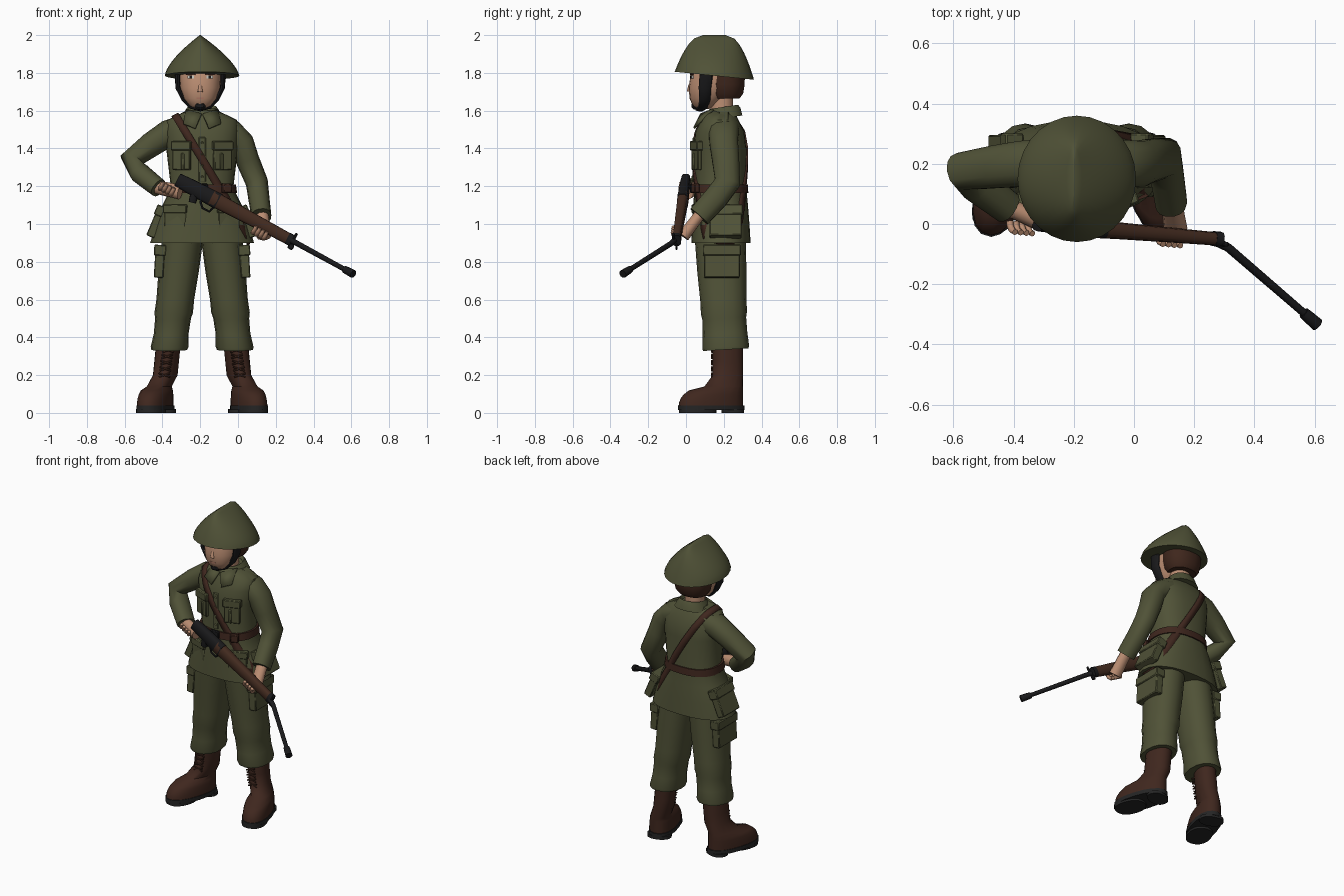
import bpy, bmesh, math
from mathutils import Vector, Matrix
from mathutils.bvhtree import BVHTree

if "Cube" in bpy.data.objects:
    bpy.data.objects.remove(bpy.data.objects["Cube"])

SIDEWAYS, DEPTH, UP = Vector((1, 0, 0)), Vector((0, 1, 0)), Vector((0, 0, 1))
MID = -.19  # body centre line


def material(name, red, green, blue):
    mat = bpy.data.materials.new(name)
    mat.use_nodes = True
    mat.diffuse_color = (red, green, blue, 1)
    mat.node_tree.nodes["Principled BSDF"].inputs["Base Color"].default_value = mat.diffuse_color
    return mat


OLIVE = material("olive_cloth", .08, .084, .038)
LEATHER = material("brown_leather", .05, .02, .013)
WOOD = material("rifle_wood", .056, .024, .014)
METAL = material("black_metal", .01, .01, .011)
SOLE = material("dark_sole", .018, .018, .018)
SKIN = material("skin", .5, .27, .17)
HAIR = material("brown_hair", .05, .02, .012)
LIP = material("lip", .36, .16, .11)
WHITE = material("eye_white", .6, .6, .55)


def finish(name, bm, mat, angle=50):
    bmesh.ops.recalc_face_normals(bm, faces=bm.faces)
    mesh = bpy.data.meshes.new(name)
    bm.to_mesh(mesh)
    bm.free()
    mesh.materials.append(mat)
    mesh.shade_smooth()
    mesh.set_sharp_from_angle(angle=math.radians(angle))
    part = bpy.data.objects.new(name, mesh)
    bpy.context.collection.objects.link(part)
    return part


def oval(centre, u, v, count, power):
    """Points round a rounded-square outline with half axes u and v."""
    points = []
    for k in range(count):
        turn = k * math.tau / count
        c, s = (math.copysign(abs(w) ** (2 / power), w) for w in (math.cos(turn), math.sin(turn)))
        points.append(Vector(centre) + u * c + v * s)
    return points


def skin(name, rings, mat, closed=False):
    """Join rings of points into a surface, capped unless it closes on itself."""
    bm = bmesh.new()
    rows = [[bm.verts.new(point) for point in ring] for ring in rings]
    following = rows[1:] + rows[:1] if closed else rows[1:]
    for row, after in zip(rows, following):
        for k in range(len(row)):
            j = (k + 1) % len(row)
            if not closed or k < j:
                bm.faces.new((row[k], row[j], after[j], after[k]))
    if not closed:
        bm.faces.new(rows[0])
        bm.faces.new(rows[-1])
    return finish(name, bm, mat)


def column(name, x, y, levels, mat, lean_x=0, lean_y=0, count=18, power=2.2, tilt=0):
    """Stack of level ovals, each given as (height, half width, half depth)."""
    rings = []
    for z, wide, deep in levels:
        rise = z - levels[0][0]
        centre = (x + lean_x * rise, y + lean_y * rise, z)
        rings.append(oval(centre, SIDEWAYS * wide, DEPTH * deep + UP * tilt * deep, count, power))
    return skin(name, rings, mat)


def tube(name, path, mat, start, end=None, flat=1, ref=DEPTH, count=10, power=2):
    """Tapered rod along a path."""
    path = [Vector(point) for point in path]
    last = len(path) - 1
    rings = []
    for i, point in enumerate(path):
        heading = (path[min(i + 1, last)] - path[max(i - 1, 0)]).normalized()
        u = heading.cross(ref).normalized()
        radius = start + ((end or start) - start) * i / last
        rings.append(oval(point, u * radius, u.cross(heading) * radius * flat, count, power))
    return skin(name, rings, mat)


def box(name, place, size, mat, rz=0, ry=0, bevel=.005):
    bm = bmesh.new()
    turn = Matrix.Rotation(rz, 4, 'Z') @ Matrix.Rotation(ry, 4, 'Y')
    bmesh.ops.create_cube(bm, size=1, matrix=Matrix.Translation(place) @ turn @ Matrix.Diagonal((*size, 1)))
    part = finish(name, bm, mat)
    if bevel:
        part.modifiers.new("soft_edge", 'BEVEL').width = bevel


def pouch(name, place, depth, width, height, rz=0, ry=0):
    """Pocket with an overhanging flap."""
    box(name, place, (depth, width, height), OLIVE, rz, ry)
    turn = Matrix.Rotation(rz, 3, 'Z') @ Matrix.Rotation(ry, 3, 'Y')
    top = Vector(place) + turn @ (UP * height * .36)
    box(name + "_flap", top, (depth + .014, width + .012, height / 3), OLIVE, rz, ry)


# Jacket, belt and collar
jacket = column("jacket", MID, .185,
                [(.9, .275, .157), (1, .245, .152), (1.1, .21, .145), (1.19, .165, .137), (1.4, .19, .14),
                 (1.49, .196, .13), (1.55, .185, .1), (1.58, .125, .085), (1.6, .07, .07)],
                OLIVE, lean_y=-.01, count=24, power=2.4)
column("belt", MID, .18, [(1.165, .185, .15), (1.21, .179, .147)], LEATHER, count=24, power=2.4)
box("belt_buckle", (MID, .03, 1.19), (.06, .02, .05), METAL)
box("belt_case", (MID + .13, .05, 1.19), (.05, .03, .05), LEATHER, rz=.4)
box("front_placket", (MID, .04, 1.34), (.04, .01, .24), OLIVE)
for i in range(4):
    box("button", (MID, .034, 1.25 + i * .06), (.014, .01, .014), OLIVE)
column("neck", -.2, .19, [(1.55, .06, .06), (1.7, .06, .06)], SKIN)
column("collar", MID, .2, [(1.56, .115, .1), (1.6, .09, .09), (1.62, .077, .077), (1.6, .066, .066)],
       OLIVE, tilt=.15)

# Shoulder strap wrapped round the jacket
tree = BVHTree.FromPolygons([v.co for v in jacket.data.vertices], [f.vertices for f in jacket.data.polygons])
slant = Vector((.52, 0, -.85)).normalized()
across = slant.cross(DEPTH)
ribbon = []
for outward in oval((0, 0, 0), slant, DEPTH, 40, 2):
    edges = []
    for edge in (-.02, .02):
        start = Vector((-.2, .17, 1.36)) + across * edge + outward
        edges.append(tree.ray_cast(start, -outward)[0] + outward * .01)
    ribbon.append(edges)
strap = skin("shoulder_strap", ribbon, LEATHER, closed=True)
strap.modifiers.new("thickness", 'SOLIDIFY').thickness = .014

for s, side in ((1, "left_"), (-1, "right_")):

    def at(out, y, z):
        return Vector((MID + s * out, y, z))

    # Jacket details
    bm = bmesh.new()
    wing = at(.005, .075, 1.585), at(.038, .038, 1.51), at(.1, .06, 1.535), at(.085, .14, 1.61)
    bm.faces.new([bm.verts.new(point) for point in wing])
    finish(side + "collar_wing", bm, OLIVE).modifiers.new("thickness", 'SOLIDIFY').thickness = .012
    box(side + "epaulette", at(.135, .2, 1.565), (.1, .055, .014), OLIVE, ry=s * .5)
    facing = math.pi / 2 + s * .35
    pouch(side + "chest_pocket", at(.108, .056, 1.36), .024, .1, .15, facing)
    box(side + "pocket_pleat", at(.103, .042, 1.33), (.02, .012, .09), OLIVE, rz=s * .35)
    pouch(side + "front_pocket", at(.14, .068, 1.03), .024, .12, .14, facing)
    pouch(side + "hip_pouch", at(.24, .21, 1.01), .05, .17, .17, ry=-s * .4)

    # Trouser leg
    column(side + "trouser_leg", MID + s * .1, .18,
           [(.95, .11, .135), (.75, .107, .13), (.6, .1, .122), (.53, .102, .122), (.5, .095, .116),
            (.42, .092, .118), (.35, .1, .124), (.335, .096, .12)],
           OLIVE, lean_x=-s * .12, lean_y=-.05, count=16, tilt=.06)
    pouch(side + "cargo_pocket", at(.226, .19, .8), .05, .19, .17, ry=-s * .06)

    # Boot turned outwards, rounded over the foot and rising into the shaft
    toe = Vector((s * .3, -.95, 0))
    beam = toe.cross(UP)
    heel = at(.195, .3, 0)

    def footprint(z, wide, long, back=0):
        return oval(heel + toe * (long + back) + UP * z, beam * wide, toe * long, 18, 2.25)

    rings = []
    for i in range(6):
        dome = math.sqrt(1 - (i / 5) ** 2)
        rings.append(footprint(.035 + i * .021, .06 + .022 * dome, .105 + .072 * dome))
    for z in (.2, .27, .37):
        rings.append(oval(at(.215 - z / 10, .222, z), beam * .062, toe * .082, 18, 2.25))
    skin(side + "boot", rings, LEATHER)
    for piece, low, high, long, back in (("sole", .014, .04, .182, -.006), ("heel", 0, .02, .056, 0),
                                         ("tread", 0, .02, .1, .15)):
        skin(side + piece, [footprint(z, .085 if long > .1 else .075, long, back) for z in (low, high)], SOLE)
    for i in range(5):
        knot = at(.2 - i * .005, .137, .2 + i * .033)
        for tilt in (-1, 1):
            reach = SIDEWAYS * .03 + UP * .01 * tilt
            tube(side + "lace", (knot - reach, knot + reach), HAIR, .005, count=6)

    # Eyes and helmet strap
    for part, y, z, wide, high, mat in (("eye", .032, 1.778, .036, .015, WHITE),
                                        ("iris", .028, 1.778, .014, .016, METAL),
                                        ("eyebrow", .03, 1.793, .05, .01, HAIR)):
        box(side + part, (s * .05 - .2, y, z), (wide, .009, high), mat, rz=s * .2, bevel=0)
    cheek = [(s * out - .2, y, z) for out, y, z in
             ((.123, .11, 1.82), (.118, .1, 1.72), (.088, .1, 1.66), (.05, .09, 1.62), (0, .07, 1.605))]
    tube(side + "helmet_strap", cheek, METAL, .014, .009, flat=2.6, count=8, power=3)

# Head
column("head", -.2, .09, [(1.61, .035, .035), (1.625, .06, .06), (1.665, .092, .09), (1.72, .107, .115),
                          (1.79, .112, .128), (1.87, .1, .13)], SKIN, lean_y=.35, count=20)
tube("nose", [(-.2, .035, 1.76), (-.2, .022, 1.73), (-.2, .018, 1.7)], SKIN, .007, .014, count=8)
box("mouth", (-.2, .023, 1.666), (.04, .009, .009), LIP, bevel=0)
box("chin_cup", (-.2, .045, 1.626), (.055, .03, .038), METAL, bevel=.01)
column("hair", -.2, .21, [(1.665, .09, .075), (1.69, .108, .094), (1.74, .12, .102), (1.84, .122, .104)], HAIR)

# Helmet rising to a short ridge
shell = []
for i in range(13):
    t = i / 12
    wide, deep = .195 * (1 - t ** 1.5) + .002, .06 + .15 * (1 - t) ** .48
    shell.append(oval((MID - .01 * t, .15, 1.785 + .215 * t), SIDEWAYS * wide,
                      (DEPTH - UP * .1 * (1 - t)) * deep, 28, 2))
skin("helmet", shell, OLIVE)

# Sleeves
tube("left_sleeve", [(-.1, .2, 1.5), (-.03, .2, 1.48), (.02, .2, 1.43), (.05, .21, 1.34), (.1, .22, 1.22),
                     (.11, .16, 1.14), (.124, .07, 1.04)], OLIVE, .072, .053, flat=1.17, count=14, power=2.3)
tube("right_sleeve", [(-.29, .2, 1.5), (-.37, .2, 1.48), (-.46, .19, 1.42), (-.565, .175, 1.34),
                      (-.52, .13, 1.27), (-.42, .055, 1.19)], OLIVE, .076, .05, flat=1.1, count=14, power=2.3)

# Rifle: straight stock, then a barrel that bends forward
butt, band, muzzle = Vector((-.32, 0, 1.235)), Vector((.28, -.05, .915)), Vector((.61, -.335, .735))


def stock(t):
    return butt.lerp(band, t)


def barrel(t):
    return band.lerp(muzzle, t)


tube("rifle_receiver", (butt, stock(.1), stock(.36)), METAL, .024, .03, flat=1.5, ref=UP, power=3)
tube("rifle_wood", (stock(.3), stock(.45), stock(.7), stock(1)), WOOD, .031, .022, flat=1.4, ref=UP, power=3)
tube("rifle_grip", (stock(.16), stock(.13) - UP * .08), METAL, .024, .02, power=3)
tube("trigger_guard", [stock(t) - UP * drop for t, drop in ((.2, .05), (.22, .08), (.28, .08), (.32, .04))],
     METAL, .006, count=6)
tube("rifle_barrel", (stock(.95), barrel(.1), barrel(.95)), METAL, .016, .013)
tube("rifle_muzzle", (barrel(.86), barrel(.9), barrel(1)), METAL, .019, .022)
tube("barrel_band", (stock(.97), stock(1.01)), METAL, .025, flat=1.3, ref=UP, power=3)
box("front_sight", barrel(.06) + UP * .025, (.016, .014, .05), METAL, ry=.5)
box("sling_lug", band - UP * .035, (.03, .012, .03), METAL, ry=.5)

# Hands: palm against the rifle and fingers curled round it
over = DEPTH.cross(band - butt).normalized()
over *= math.copysign(1, over.z)
for side, wrist, palm, grip, drop in (("left_", (.126, .07, 1.045), (.135, .005, .96), .76, .015),
                                      ("right_", (-.43, .06, 1.195), (-.335, .02, 1.175), -.04, .04)):
    wrist, palm = Vector(wrist), Vector(palm)
    tube(side + "hand", (wrist, wrist.lerp(palm, .6), palm, wrist.lerp(palm, 1.3)), SKIN, .036, .04, flat=.85)
    for i in range(4):
        knuckle = stock(grip + (i - 1.5) * .032) - over * drop
        curl = [math.pi * (-.45 - k / 6) for k in range(4)]
        path = [knuckle + DEPTH * .032 * math.cos(bend) + over * .045 * math.sin(bend) for bend in curl]
        tube(side + "finger", path, SKIN, .013, .01, ref=band - butt, count=8)
